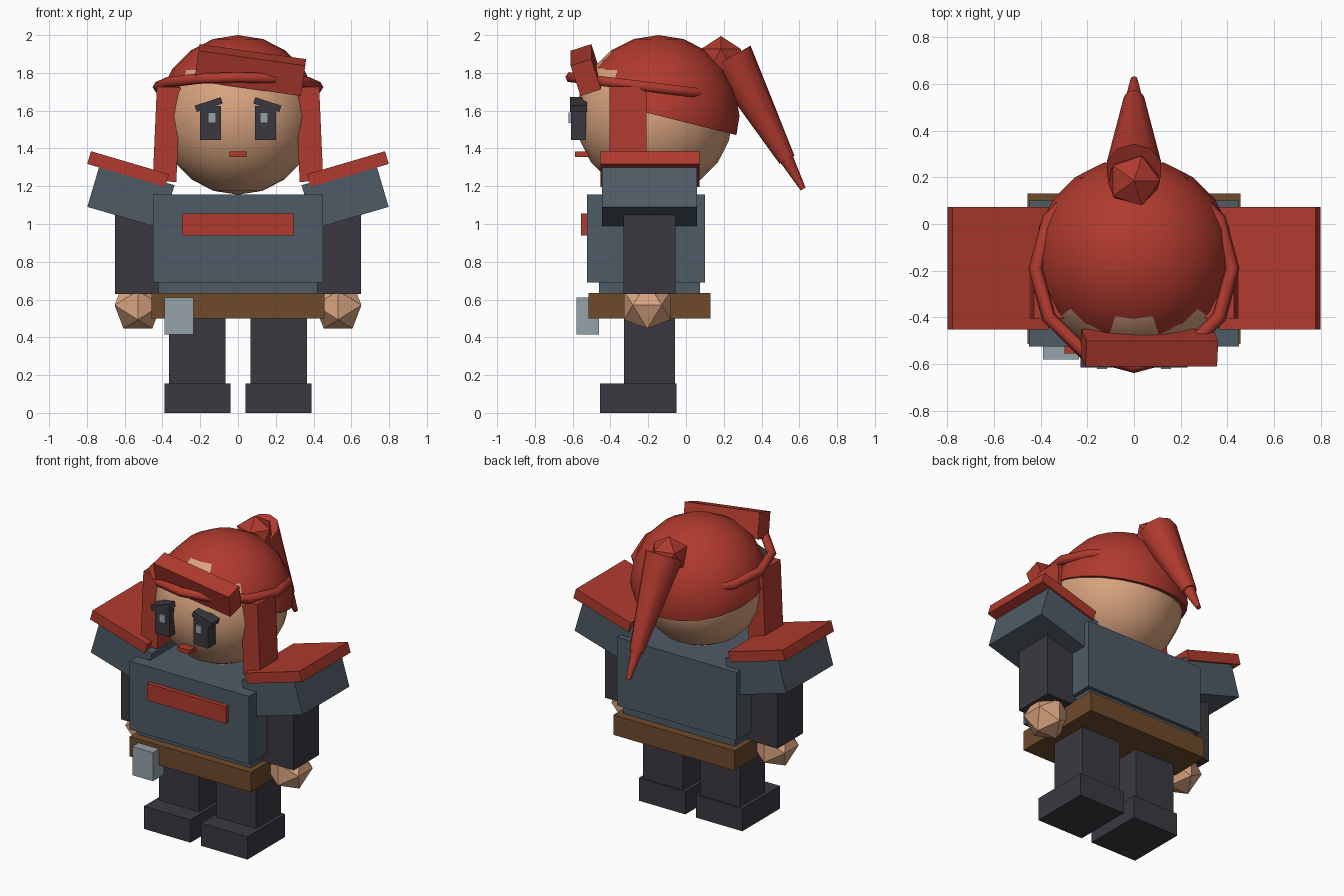
import bpy, bmesh
from math import radians
from mathutils import Vector, Matrix, Euler

if "Cube" in bpy.data.objects:
    bpy.data.objects.remove(bpy.data.objects["Cube"])


def material(name, hex_code):
    def lin(i):
        c = int(hex_code[i:i + 2], 16) / 255
        return c / 12.92 if c < 0.04045 else ((c + 0.055) / 1.055) ** 2.4
    rgba = (lin(0), lin(2), lin(4), 1)
    m = bpy.data.materials.new(name)
    m.use_nodes = True
    m.diffuse_color = rgba
    m.node_tree.nodes["Principled BSDF"].inputs["Base Color"].default_value = rgba
    return m


RED = material("warm red", "B03A2E")
SLATE = material("slate blue", "4F5B66")
DARK = material("charcoal", "3B3940")
SKIN = material("skin", "D9A47F")
LEATHER = material("brown leather", "6E4A2B")
STEEL = material("light steel", "95A3AA")


def finish(name, bm, mat, smooth=False):
    bmesh.ops.recalc_face_normals(bm, faces=bm.faces)
    mesh = bpy.data.meshes.new(name)
    bm.to_mesh(mesh)
    bm.free()
    mesh.materials.append(mat)
    obj = bpy.data.objects.new(name, mesh)
    bpy.context.collection.objects.link(obj)
    if smooth:
        bpy.ops.object.select_all(action='DESELECT')
        obj.select_set(True)
        bpy.context.view_layer.objects.active = obj
        bpy.ops.object.shade_smooth_by_angle(angle=radians(50))
    return obj


def place(center, rot=(0, 0, 0), size=(1, 1, 1)):
    turn = Euler([radians(a) for a in rot]).to_matrix().to_4x4()
    return Matrix.Translation(center) @ turn @ Matrix.Diagonal((*size, 1))


def box(name, mat, center, size, rot=(0, 0, 0)):
    bm = bmesh.new()
    bmesh.ops.create_cube(bm, size=1, matrix=place(center, rot, size))
    return finish(name, bm, mat)


def span(name, mat, x, y, z):
    """Box given by its low and high limits on each axis."""
    lims = (x, y, z)
    return box(name, mat, [(a + b) / 2 for a, b in lims], [b - a for a, b in lims])


def gem(name, mat, center, radius, rot=(0, 0, 0)):
    bm = bmesh.new()
    bmesh.ops.create_icosphere(bm, subdivisions=1, radius=radius, matrix=place(center, rot))
    return finish(name, bm, mat)


def ball(name, mat, center, radius, cut=None):
    bm = bmesh.new()
    bmesh.ops.create_uvsphere(bm, u_segments=20, v_segments=10, radius=radius,
                              matrix=Matrix.Translation(center))
    if cut:
        point, normal = cut
        res = bmesh.ops.bisect_plane(bm, geom=bm.verts[:] + bm.edges[:] + bm.faces[:],
                                     plane_co=point, plane_no=normal, clear_inner=True)
        rim = [e for e in res["geom_cut"] if isinstance(e, bmesh.types.BMEdge)]
        bmesh.ops.contextual_create(bm, geom=rim)
    return finish(name, bm, mat, True)


def taper(name, mat, start, end, r1, r2):
    a, b = Vector(start), Vector(end)
    turn = (b - a).to_track_quat('Z', 'Y').to_matrix().to_4x4()
    bm = bmesh.new()
    bmesh.ops.create_cone(bm, cap_ends=True, segments=10, radius1=r1, radius2=r2,
                          depth=(b - a).length, matrix=Matrix.Translation((a + b) / 2) @ turn)
    return finish(name, bm, mat, True)


# Torso, belt and pouch
span("under_tunic", SLATE, (-.42, .42), (-.46, .075), (.55, .75))
span("chest", SLATE, (-.45, .45), (-.525, .1), (.69, 1.155))
span("chest_stripe", RED, (-.297, .297), (-.555, -.5), (.94, 1.055))
span("belt", LEATHER, (-.457, .457), (-.515, .13), (.5, .635))
span("pouch", STEEL, (-.39, -.235), (-.58, -.46), (.415, .61))

# Limbs, shoulder armour and paired face parts
for side, s in (("left", 1), ("right", -1)):
    box(side + "_boot", DARK, (s * .215, -.252, .078), (.35, .405, .155))
    box(side + "_leg", DARK, (s * .215, -.193, .35), (.3, .27, .4))
    box(side + "_arm", DARK, (s * .53, -.193, .87), (.24, .275, .48))
    gem(side + "_hand", SKIN, (s * .53, -.205, .57), .145, (0, -31.72, 0))
    tilt = (0, -16.4 * s, 0)
    box(side + "_shoulder", SLATE, (s * .567, -.193, 1.148), (.41, .505, .24), tilt)
    box(side + "_shoulder_plate", RED, (s * .582, -.19, 1.291), (.43, .525, .07), tilt)
    box(side + "_side_lock", RED, (s * .378, -.307, 1.475), (.125, .195, .5), (0, -2.5 * s, 0))
    box(side + "_eye", DARK, (s * .145, -.57, 1.535), (.11, .08, .18))
    box(side + "_eye_glint", STEEL, (s * .137, -.612, 1.563), (.042, .02, .055))
    box(side + "_brow", DARK, (s * .155, -.57, 1.632), (.145, .09, .035), (0, 18 * s, 0))

# Head, mouth and hair cap
ball("head", SKIN, (0, -.167, 1.57), .415)
span("mouth", RED, (-.045, .045), (-.588, -.5), (1.355, 1.383))
ball("hair_cap", RED, (0, -.145, 1.572), .428, (Vector((0, -.15, 1.575)), Vector((0, .25, 1))))

# Headband ring, swept as a low-sided tube
bpy.ops.mesh.primitive_torus_add(major_segments=12, minor_segments=6, major_radius=.422,
                                 minor_radius=.03, location=(0, -.19, 1.725),
                                 rotation=(radians(-7), 0, radians(0)))
band = bpy.context.object
band.name = "headband"
band.data.materials.append(RED)
bpy.ops.object.shade_smooth_by_angle(angle=radians(70))

# Slanted fringe, bun and ponytail
box("fringe", RED, (.065, -.53, 1.815), (.57, .115, .17), (18, 8, 0))
gem("bun", RED, (0, .185, 1.87), .125)
taper("ponytail", RED, (0, .235, 1.885), (0, .535, 1.34), .122, .045)
taper("ponytail_tip", RED, (0, .515, 1.375), (0, .62, 1.185), .042, .015)
